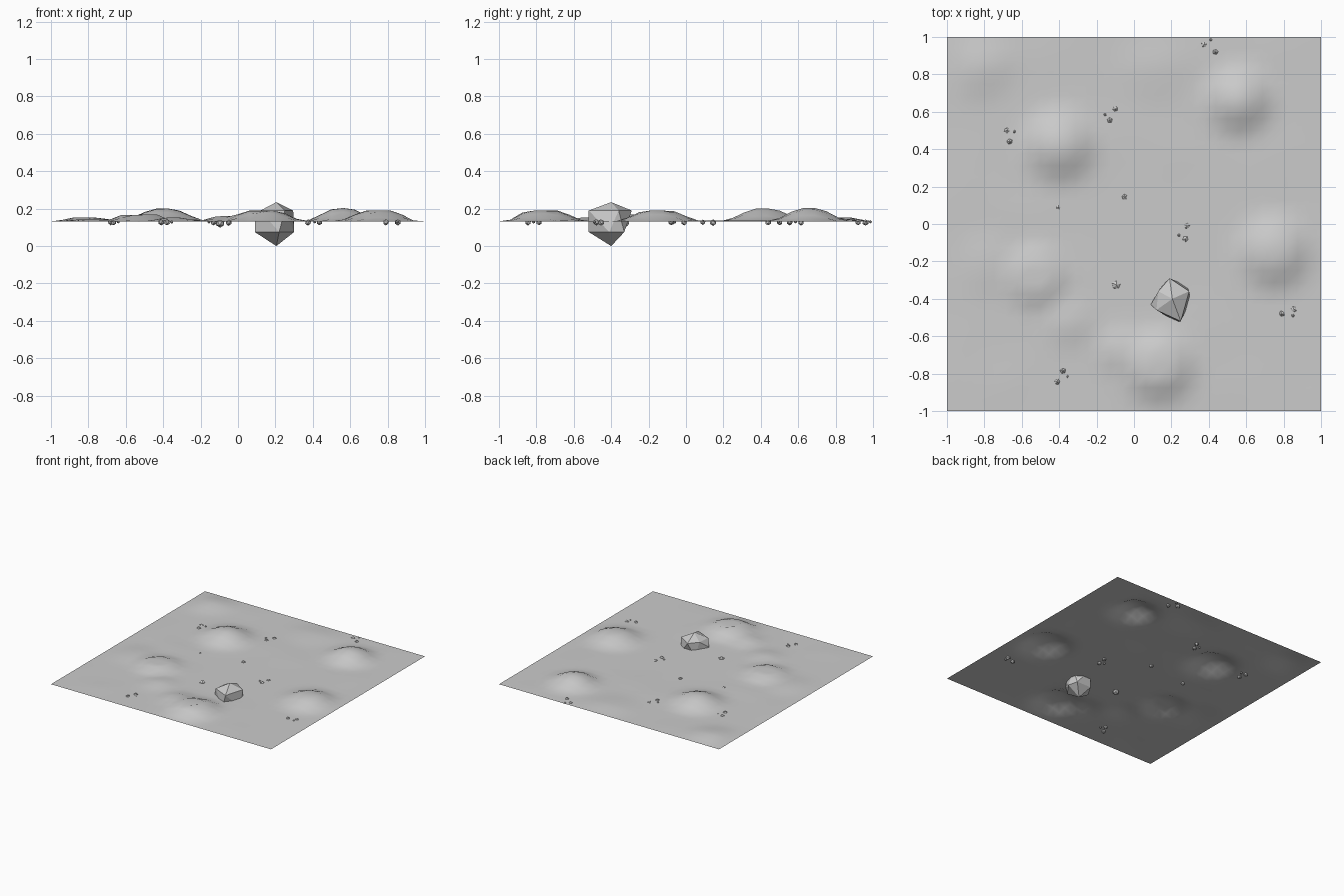
import bpy, bmesh, math, random
from mathutils import Vector, noise

random.seed(4)
if "Cube" in bpy.data.objects:
    bpy.data.objects.remove(bpy.data.objects["Cube"])

BASE = 0.132


def material(name, c):
    m = bpy.data.materials.new(name)
    m.use_nodes = True
    m.diffuse_color = (c, c, c, 1)
    m.node_tree.nodes["Principled BSDF"].inputs["Base Color"].default_value = (c, c, c, 1)
    return m


GREY = material("pale grey", 0.6)


def finish(bm, name):
    mesh = bpy.data.meshes.new(name)
    bm.to_mesh(mesh)
    bm.free()
    mesh.materials.append(GREY)
    ob = bpy.data.objects.new(name, mesh)
    bpy.context.collection.objects.link(ob)
    return ob


# Mounds: x, y, height, radius, depth of the hollow in the crown
MOUNDS = [
    (0.56, 0.66, 0.070, 0.22, 0), (-0.40, 0.42, 0.068, 0.24, 0),
    (-0.53, -0.28, 0.060, 0.20, 0.045), (0.75, -0.15, 0.066, 0.24, 0.012),
    (0.13, -0.76, 0.072, 0.24, 0.03), (-0.06, -0.68, 0.030, 0.16, 0),
    (-0.35, -0.53, 0.018, 0.16, 0), (-0.83, 0.86, 0.022, 0.25, 0),
    (0.10, 0.83, 0.010, 0.25, 0), (-0.78, -0.22, 0.012, 0.22, 0),
]


def height(x, y):
    z = 0
    for mx, my, h, r, dent in MOUNDS:
        d = math.hypot(x - mx, y - my)
        t = max(0, min(1, 1.15 * (1 - d / r)))
        z = max(z, h * t * t * (3 - 2 * t) - dent * math.exp(-(d / 0.06) ** 2))
    ripple = 0.006 * max(0, noise.noise(Vector((x * 3, y * 3, 0.4))))
    edge = min(1, (1 - max(abs(x), abs(y))) * 8)
    return (z + ripple) * edge


# Ground sheet
bm = bmesh.new()
bmesh.ops.create_grid(bm, x_segments=32, y_segments=32, size=1)
for v in bm.verts:
    v.co.z = BASE + height(v.co.x, v.co.y)
ground = finish(bm, "ground")
bpy.ops.object.select_all(action="DESELECT")
ground.select_set(True)
bpy.context.view_layer.objects.active = ground
bpy.ops.object.shade_smooth_by_angle(angle=math.radians(30))

# Boulder: a faceted stone from two irregular rings and two tips
bm = bmesh.new()
LOWER = [(0.09, -0.43), (0.15, -0.33), (0.28, -0.29 - 0.04), (0.30, -0.41), (0.22, -0.52)]
UPPER = [(0.13, -0.36), (0.19, -0.29), (0.295, -0.36), (0.25, -0.52), (0.12, -0.46)]
for ring, z in ((LOWER, 0.075), (UPPER, 0.19)):
    for x, y in ring:
        bm.verts.new((x, y, z))
bm.verts.new((0.205, -0.40, 0.235))
bm.verts.new((0.205, -0.40, 0))
bm.verts.new((0.09, -0.43, 0.135))
bmesh.ops.convex_hull(bm, input=bm.verts)
finish(bm, "boulder")


# Pebbles: x, y, radius
def pebble(name, x, y, r):
    bm = bmesh.new()
    bmesh.ops.create_icosphere(bm, subdivisions=1, radius=r)
    for v in bm.verts:
        v.co *= random.uniform(0.88, 1.1)
    ob = finish(bm, name)
    ob.location = (x, y, BASE - 0.3 * r)
    ob.rotation_euler.z = random.uniform(0, 6)


CLUSTERS = [
    [(-0.68, 0.50), (-0.665, 0.44), (-0.64, 0.495)],
    [(-0.10, 0.615), (-0.13, 0.555), (-0.155, 0.585)],
    [(0.375, 0.96), (0.435, 0.92), (0.41, 0.985)],
    [(0.285, -0.01), (0.275, -0.08), (0.24, -0.06)],
    [(0.855, -0.455), (0.79, -0.48), (0.85, -0.49)],
    [(-0.38, -0.785), (-0.41, -0.845), (-0.355, -0.815)],
]
for i, cluster in enumerate(CLUSTERS, 1):
    for j, (x, y) in enumerate(cluster):
        pebble(f"cluster_{i}_pebble_{j + 1}", x, y, (0.017, 0.017, 0.009)[j])
pebble("small_stone", -0.095, -0.325, 0.026)
pebble("lone_pebble_left", -0.405, 0.09, 0.014)
pebble("lone_pebble_right", -0.05, 0.145, 0.018)
